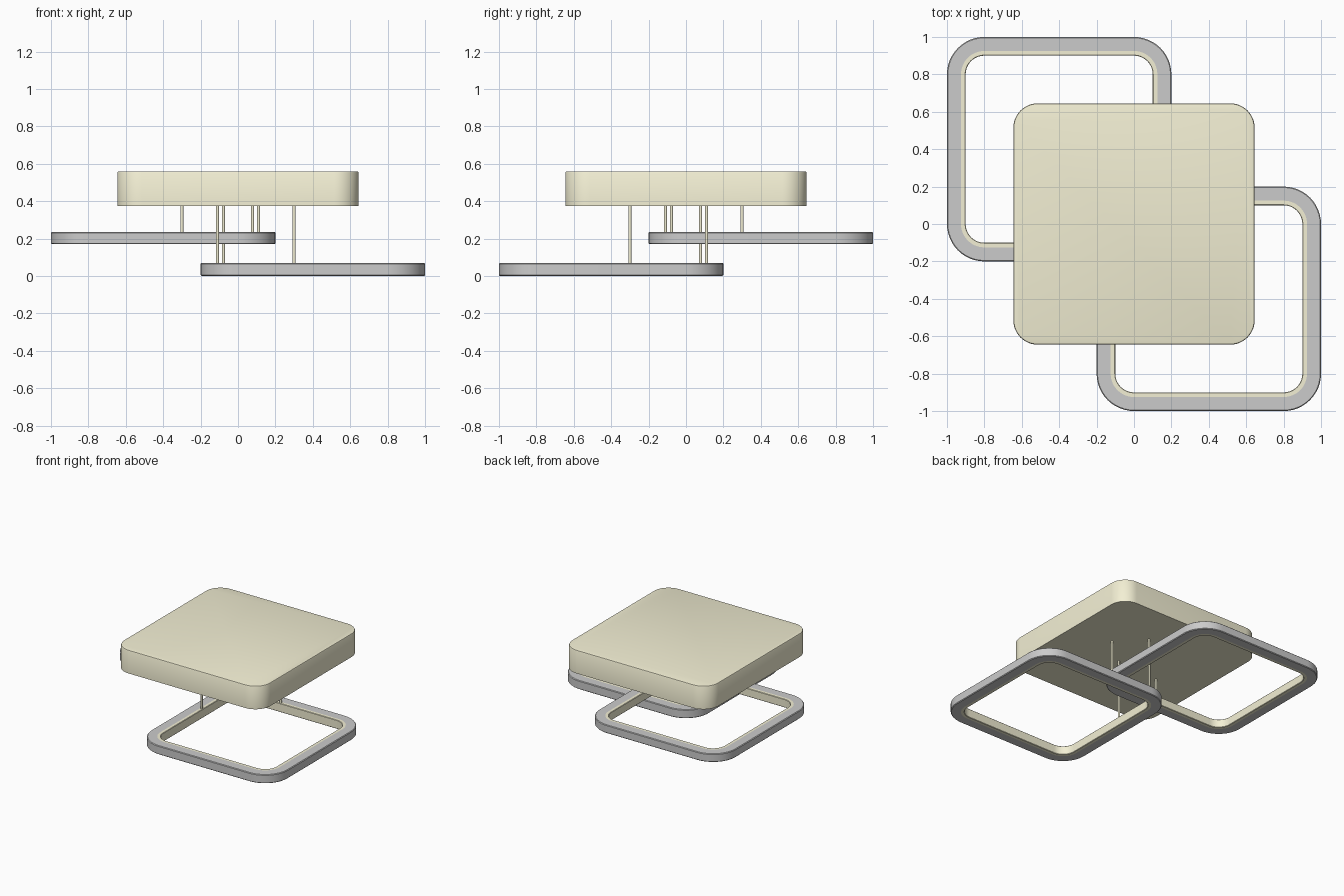
import bpy, bmesh, math

if "Cube" in bpy.data.objects:
    bpy.data.objects.remove(bpy.data.objects["Cube"])

cream = bpy.data.materials.new("cream")
cream.diffuse_color = (0.90, 0.87, 0.66, 1)
cream.use_nodes = True
cream.node_tree.nodes["Principled BSDF"].inputs["Base Color"].default_value = cream.diffuse_color


def rounded_square(cx, cy, half, radius, steps=12):
    pts = []
    for k in range(4):
        a0 = k * math.pi / 2
        sx = 1 if k in (0, 3) else -1
        sy = 1 if k in (0, 1) else -1
        for i in range(steps + 1):
            a = a0 + i / steps * math.pi / 2
            pts.append((cx + sx * (half - radius) + radius * math.cos(a),
                        cy + sy * (half - radius) + radius * math.sin(a)))
    return pts


def sweep(name, cx, cy, half, radius, profile, closed, mat=None):
    """Sweep a profile of (inset, z) points around a rounded square."""
    bm = bmesh.new()
    loops = [[bm.verts.new((x, y, z)) for x, y in
              rounded_square(cx, cy, half - d, radius - d)] for d, z in profile]
    pairs = list(zip(loops, loops[1:]))
    if closed:
        pairs.append((loops[-1], loops[0]))
    else:
        bm.faces.new(loops[0])
        bm.faces.new(loops[-1])
    for a, b in pairs:
        for i in range(len(a)):
            j = (i + 1) % len(a)
            bm.faces.new((a[i], a[j], b[j], b[i]))
    bmesh.ops.recalc_face_normals(bm, faces=bm.faces)
    me = bpy.data.meshes.new(name)
    bm.to_mesh(me)
    bm.free()
    finish(bpy.data.objects.new(name, me), mat, link=True)


def finish(ob, mat, link=False):
    if link:
        bpy.context.collection.objects.link(ob)
    if mat:
        ob.data.materials.append(mat)
    bpy.ops.object.select_all(action='DESELECT')
    ob.select_set(True)
    bpy.context.view_layer.objects.active = ob
    bpy.ops.object.shade_smooth_by_angle(angle=math.radians(35))


# Ceiling housing
sweep("ceiling_housing", 0, 0, 0.645, 0.13,
      [(0, 0.375), (0, 0.552), (0.003, 0.558), (0.009, 0.56)], False, cream)

# Two square light rings, each with a light strip and three hanging rods
for label, s, z0, z1 in (("upper", 1, 0.17, 0.236), ("lower", -1, 0.0, 0.07)):
    cx, cy, b = -0.4 * s, 0.4 * s, 0.005
    sweep(label + "_ring_frame", cx, cy, 0.6, 0.2,
          [(b, z0), (0, z0 + b), (0, z1 - b), (b, z1), (0.075, z1), (0.075, z0)], True)
    sweep(label + "_light_strip", cx, cy, 0.6, 0.2,
          [(0.075, z0), (0.075, z1), (0.097, z1), (0.1, z1 - 0.003),
           (0.1, z0 + 0.003), (0.097, z0)], True, cream)
    for n, (x, y) in enumerate(((0.11, 0.3), (-0.3, -0.11), (0.078, -0.078))):
        bottom, top = z1 - 0.01, 0.378
        bpy.ops.mesh.primitive_cylinder_add(
            vertices=16, radius=0.008, depth=top - bottom,
            location=(x * s, y * s, (top + bottom) / 2))
        rod = bpy.context.object
        rod.name = f"{label}_rod_{n + 1}"
        finish(rod, cream)
